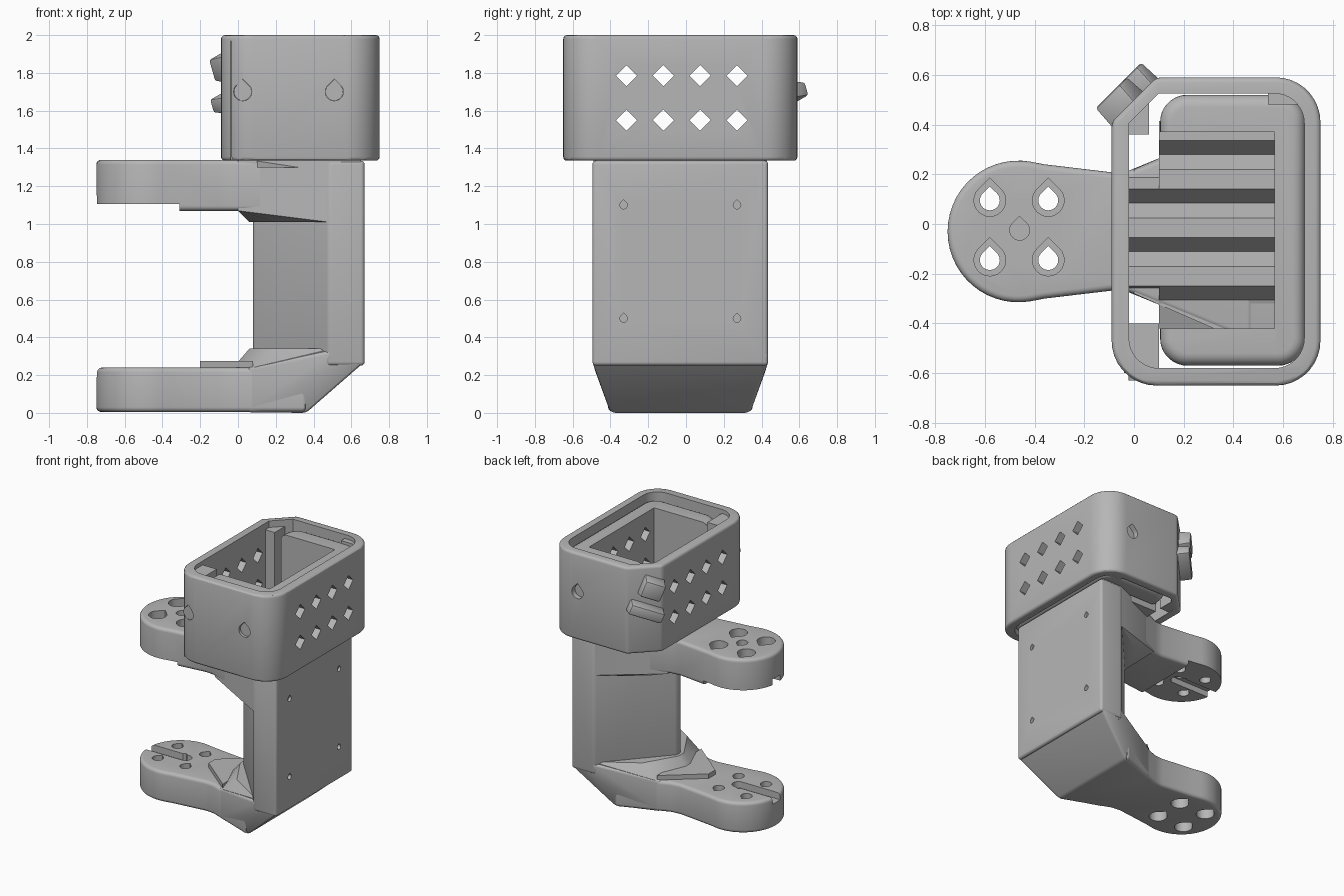
import bpy, bmesh, math
from mathutils import Vector

if "Cube" in bpy.data.objects:
    bpy.data.objects.remove(bpy.data.objects["Cube"])

grey = bpy.data.materials.new("plain_grey")
grey.use_nodes = True
grey.diffuse_color = (0.47, 0.47, 0.47, 1)
grey.node_tree.nodes["Principled BSDF"].inputs["Base Color"].default_value = (0.47, 0.47, 0.47, 1)

MID = -0.03          # centre line of the bracket in y
AXES = {"z": lambda u, v, w: (u, v, w),
        "x": lambda u, v, w: (w, u, v),
        "y": lambda u, v, w: (u, w, v)}
parts = []


def to_object(name, bm):
    bmesh.ops.recalc_face_normals(bm, faces=bm.faces)
    mesh = bpy.data.meshes.new(name)
    bm.to_mesh(mesh)
    bm.free()
    obj = bpy.data.objects.new(name, mesh)
    bpy.context.collection.objects.link(obj)
    mesh.materials.append(grey)
    return obj


def add_prism(bm, outline, lo, hi, axis="z"):
    place = AXES[axis]
    low = [bm.verts.new(place(u, v, lo)) for u, v in outline]
    top = [bm.verts.new(place(u, v, hi)) for u, v in outline]
    bm.faces.new(low)
    bm.faces.new(top)
    n = len(low)
    for i in range(n):
        j = (i + 1) % n
        bm.faces.new((low[i], low[j], top[j], top[i]))


def prism(name, outline, lo, hi, axis="z"):
    bm = bmesh.new()
    add_prism(bm, outline, lo, hi, axis)
    return to_object(name, bm)


def hull(name, points):
    bm = bmesh.new()
    for p in points:
        bm.verts.new(p)
    res = bmesh.ops.convex_hull(bm, input=bm.verts)
    junk = set(res["geom_interior"]) | set(res["geom_unused"])
    bmesh.ops.delete(bm, geom=[g for g in junk if isinstance(g, bmesh.types.BMVert)], context="VERTS")
    bmesh.ops.dissolve_limit(bm, angle_limit=0.02, verts=bm.verts, edges=bm.edges)
    return to_object(name, bm)


def bake(obj):
    graph = bpy.context.evaluated_depsgraph_get()
    old = obj.data
    obj.data = bpy.data.meshes.new_from_object(obj.evaluated_get(graph))
    obj.modifiers.clear()
    bpy.data.meshes.remove(old)


def round_edges(obj, width, segments=4):
    mod = obj.modifiers.new("round", "BEVEL")
    mod.width, mod.segments = width, segments
    mod.limit_method, mod.angle_limit = "ANGLE", math.radians(32)
    bake(obj)
    return obj


def cut(obj, prisms):
    bm = bmesh.new()
    for p in prisms:
        add_prism(bm, *p)
    cutter = to_object("cutter", bm)
    cutter.hide_render = True
    mod = obj.modifiers.new("cut", "BOOLEAN")
    mod.operation, mod.solver, mod.object = "DIFFERENCE", "EXACT", cutter
    bake(obj)
    bpy.data.objects.remove(cutter)


def teardrop(u, v, r):
    pts = [(u + r * math.cos(a), v + r * math.sin(a))
           for a in (math.radians(135 + 270 * i / 18) for i in range(19))]
    return pts + [(u, v + r * 1.41)]


def rect(x0, x1, y0, y1):
    return [(x0, y0), (x1, y0), (x1, y1), (x0, y1)]


def rounded(x0, x1, y0, y1, r, chamfered=False):
    pts = []
    corners = [(x1 - r, y1 - r), (x0 + r, y1 - r), (x0 + r, y0 + r), (x1 - r, y0 + r)]
    for k, (cx, cy) in enumerate(corners):
        steps = 1 if chamfered and k == 1 else 9
        for i in range(steps + 1):
            a = math.radians(90 * (k + i / steps))
            pts.append((cx + r * math.cos(a), cy + r * math.sin(a)))
    return pts


def mirrored(points):
    return [(p[0], MID + s * p[1], *p[2:]) for p in points for s in (1, -1)]


# Arms: round pad, waist and flare toward the wall
def arm_outline(end_x, end_half):
    side = [(-0.36, 0.27), (-0.09, 0.238), (-0.02, 0.245), (end_x, end_half)]
    pad = [(-0.465 + 0.285 * math.cos(a), MID + 0.285 * math.sin(a))
           for a in (math.radians(80 + 200 * i / 28) for i in range(29))]
    return [(x, MID + h) for x, h in reversed(side)] + pad + [(x, MID - h) for x, h in side]


SCREWS = [(x, y) for x in (-0.58, -0.345) for y in (0.095, -0.145)]
for name, z0, z1, end, half in (("lower_arm", 0.005, 0.24, 0.36, 0.39),
                                ("upper_arm", 1.07, 1.34, 0.48, 0.45)):
    arm = round_edges(prism(name, arm_outline(end, half), z0, z1), 0.025)
    upper = name == "upper_arm"
    if upper:
        cut(arm, [(rect(-1, -0.31, -1, 1), 1, 1.105)])
    cut(arm, [(teardrop(x, y, 0.04), z0 - 0.1, z1 + 0.1) for x, y in SCREWS])
    bore = (z1 - 0.1, z1 + 0.1) if upper else (z0 - 0.1, z0 + 0.08)
    cut(arm, [(teardrop(x, y, 0.064), *bore) for x, y in SCREWS])
    slot = (1.0, 1.15) if upper else (0.19, 0.4)
    cut(arm, [(rounded(-0.9, -0.38, MID - 0.045, MID + 0.045, 0.044), *slot)])
    cut(arm, [(teardrop(-0.46, -0.025, 0.04), *((1.0, 1.5) if upper else (0.1, 0.4)))])
    parts.append(arm)

# Wall with a wedge shaped inner side
wall = hull("wall", mirrored([(x, h, z) for z in (0.25, 1.335)
                              for x, h in ((0.67, 0.465), (0.48, 0.465), (0.08, 0.02))]))
round_edges(wall, 0.03)
cut(wall, [(teardrop(y, z, 0.02), 0.6, 0.8, "x") for y in (-0.33, 0.27) for z in (0.5, 1.1)])
parts.append(wall)

# Sloped foot under the wall
foot = hull("foot", mirrored([(0.36, 0.37, 0), (0.05, 0.27, 0.003), (0.05, 0.27, 0.24), (0.67, 0.465, 0.27),
                              (0.67, 0.465, 0.33), (0.48, 0.465, 0.33), (0.48, 0.45, 0.22)]))
parts.append(round_edges(foot, 0.02))

# Gussets joining the arms to the wall
parts.append(hull("lower_gusset", mirrored([
    (0.08, 0.28, 0.24), (0.5, 0.455, 0.24), (0.2, 0.27, 0.34), (0.5, 0.455, 0.34),
    (0, 0.03, 0.27), (0.06, 0.03, 0.34)])))
parts.append(hull("lower_step", mirrored([
    (x, h, z) for z in (0.2, 0.275) for x, h in ((-0.2, 0.04), (0.08, 0.27))])))
parts.append(hull("upper_gusset", mirrored([
    (0, 0.25, 1.335), (0, 0.25, 1.07), (0.48, 0.46, 1.335), (0.48, 0.46, 1.07),
    (0.65, 0.46, 1.335), (0.65, 0.46, 1.01), (0.48, 0.46, 1.01), (0.2, 0.28, 1.01),
    (0.06, 0.03, 1.01)])))

# Ridged floor inside the cup
ridges = [(-0.42, 1.3)]
for k in range(4):
    y = -0.305 + 0.195 * k
    ridges += [(y, 1.34), (y + 0.055, 1.42), (y + 0.135, 1.42)]
ridges += [(0.36, 1.36), (0.36, 1.3)]
parts.append(prism("ridged_floor", ridges, 0.1, 0.57, "x"))
parts.append(prism("floor_tongue", [(y, z) for y, z in ridges if -0.26 < y < 0.21]
                   + [(0.21, 1.3), (-0.26, 1.3)], -0.02, 0.12, "x"))

# Cup shell: rounded ring with one cut corner
DIAMONDS = [([(y - 0.056, z), (y, z - 0.056), (y + 0.056, z), (y, z + 0.056)], -0.3, 1.0, "x")
            for y in (-0.315, -0.12, 0.075, 0.27) for z in (1.55, 1.785)]
shell = round_edges(prism("cup_shell", rounded(-0.09, 0.75, -0.65, 0.59, 0.18, True), 1.335, 2.0), 0.02, 3)
cut(shell, [(rounded(-0.02, 0.685, -0.58, 0.525, 0.12, True), 1.2, 2.2)])
cut(shell, DIAMONDS)
for lo, hi, xs in ((-0.8, -0.6, (0.025, 0.51)), (0.55, 0.8, (0.51,))):
    cut(shell, [(teardrop(x, 1.7, 0.048), lo, hi, "y") for x in xs])
for x in (0.025, 0.51):
    parts.append(prism("screw_seat", teardrop(x, 1.7, 0.047), -0.63, -0.6, "y"))
parts.append(shell)

# Cup lining: U shaped inner wall, open on one side
lining = round_edges(prism("cup_lining", rounded(0.105, 0.69, -0.57, 0.52, 0.11), 1.34, 1.95), 0.05, 5)
cut(lining, [(rect(0, 0.565, -0.42, 0.37), 1.2, 2.2)])
cut(lining, DIAMONDS)
parts.append(lining)
parts.append(prism("lining_bridge", rect(0.54, 0.66, 0.48, 0.55), 1.34, 1.97))

# Corner posts inside the cup
parts.append(prism("front_post", rect(-0.04, 0.1, -0.6, -0.4), 1.34, 1.97))
parts.append(prism("back_post", [(-0.04, 0.36), (0.06, 0.36), (0.06, 0.53), (-0.04, 0.43)], 1.34, 1.95))

# Slanted cable clips on the cut corner
along, out, up = Vector((0.707, 0.707, 0)), Vector((-0.707, 0.707, 0)), Vector((0, 0, 1))
tilt = math.radians(22)
slope = along * math.cos(tilt) + up * math.sin(tilt)
rise = up * math.cos(tilt) - along * math.sin(tilt)
for name, shift, z, length, height in (("upper_clip", -0.045, 1.84, 0.075, 0.08),
                                       ("lower_clip", 0.0, 1.67, 0.125, 0.05)):
    base = Vector((0, 0.5, z)) + along * shift
    clip = hull(name, [base + slope * a * length + rise * b * height * s + out * d
                       for a in (-1, 1) for b in (-1, 1) for d, s in ((-0.02, 1), (0.085, 0.75))])
    parts.append(round_edges(clip, 0.012, 2))

bpy.ops.object.select_all(action="DESELECT")
for obj in parts:
    obj.select_set(True)
bpy.context.view_layer.objects.active = parts[0]
bpy.ops.object.shade_smooth_by_angle(angle=math.radians(30))
